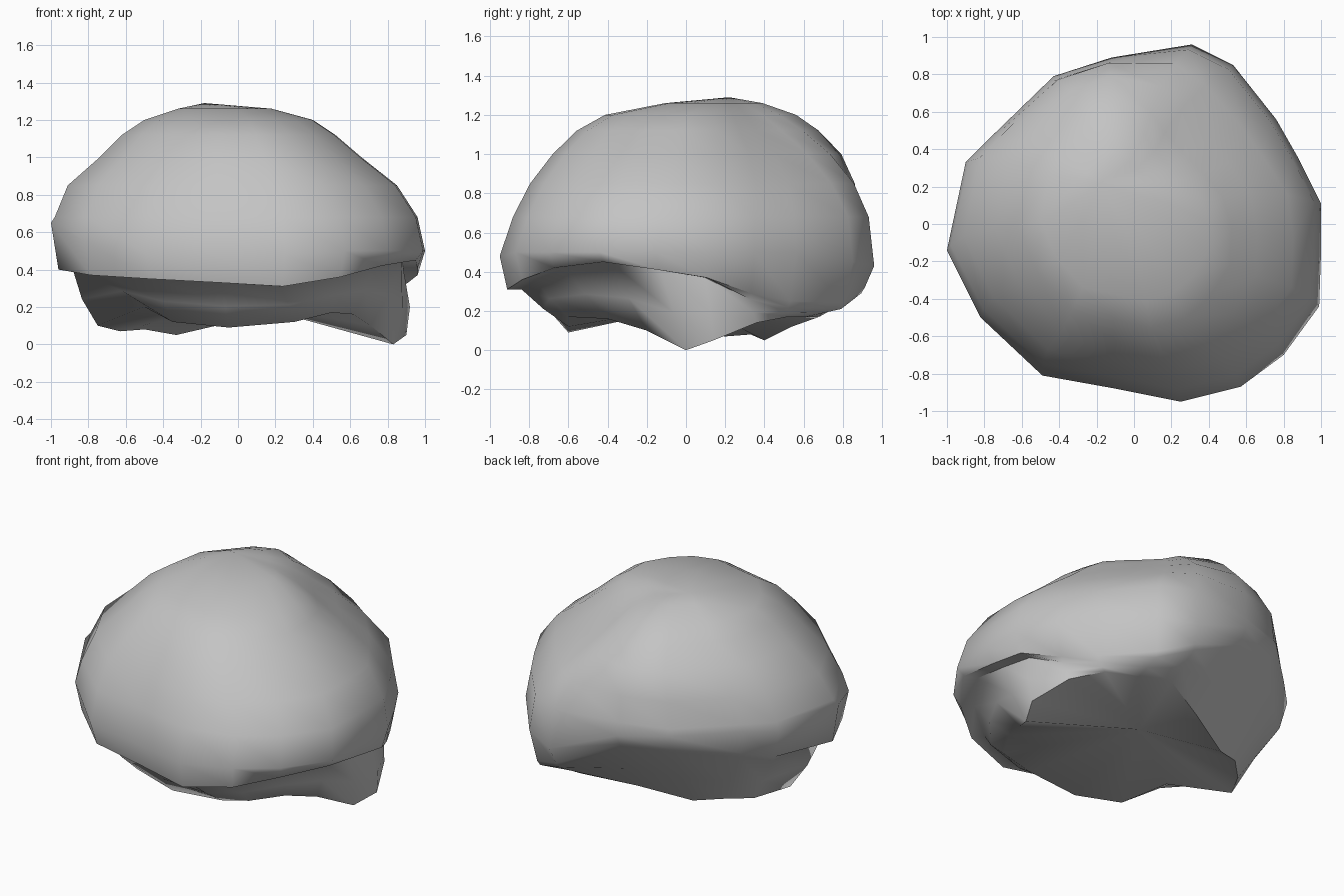
import bpy, bmesh, math
from mathutils import Vector

cube = bpy.data.objects.get("Cube")
if cube:
    bpy.data.objects.remove(cube, do_unlink=True)

# One row per spoke: widest outline x y z, lip height, skirt foot x y z
SPOKES = [
    (1.0, .11, .5, .37, .9, .14, .05),
    (.88, .35, .5, .29, .8, .36, .14),
    (.76, .56, .5, .25, .66, .52, .17),
    (.53, .85, .45, .24, .47, .61, .17),
    (.31, .96, .43, .32, .28, .68, .17),
    (-.12, .89, .6, .53, -.03, .54, .12),
    (-.43, .79, .64, .54, -.33, .4, .05),
    (-.75, .48, .64, .48, -.5, .33, .08),
    (-.9, .33, .62, .44, -.63, .2, .07),
    (-1, -.14, .65, .4, -.75, 0, .1),
    (-.82, -.5, .55, .37, -.5, -.3, .2),
    (-.49, -.81, .48, .35, -.35, -.53, .12),
    (-.1, -.88, .48, .33, -.05, -.6, .09),
    (.25, -.95, .48, .31, .3, -.6, .12),
    (.57, -.87, .5, .36, .5, -.6, .17),
    (.8, -.7, .5, .42, .62, -.4, .16),
    (.99, -.44, .5, .45, .71, -.2, .1),
    (1.0, -.15, .5, .41, .83, 0, 0),
]

# Dome levels: height, x scale, x shift, y scale, y shift
LEVELS = [
    (1.26, .25, -.07, .27, .15),
    (1.2, .45, -.05, .53, .09),
    (1.12, .57, -.05, .67, .08),
    (1.0, .7, -.04, .8, .08),
    (.85, .88, -.03, .9, .06),
    (.68, .97, -.01, .95, .02),
]


def dome_ring(level):
    z, sx, cx, sy, cy = level
    ring = []
    for x, y, *rest in SPOKES:
        # The back left shoulder is flattened towards the top
        pull = 1 - 1.7 * (z - .68) * max(0, x + y - 1)
        ring.append(Vector((x * sx * pull + cx, y * sy * pull + cy, z)))
    return ring


def make_material(name, colour):
    material = bpy.data.materials.new(name)
    material.use_nodes = True
    material.diffuse_color = colour
    shader = material.node_tree.nodes["Principled BSDF"]
    shader.inputs["Base Color"].default_value = colour
    shader.inputs["Roughness"].default_value = .8
    return material


def bridge(bm, upper, lower):
    count = len(upper)
    for i in range(count):
        j = (i + 1) % count
        bm.faces.new((upper[i], lower[i], lower[j], upper[j]))


def cap(bm, ring, tip):
    centre = bm.verts.new(tip)
    for i, vert in enumerate(ring):
        bm.faces.new((centre, vert, ring[(i + 1) % len(ring)]))


def loft(name, rings, top_tip, under_tip, material):
    bm = bmesh.new()
    loops = [[bm.verts.new(point) for point in ring] for ring in rings]
    for upper, lower in zip(loops, loops[1:]):
        bridge(bm, upper, lower)
    cap(bm, loops[0], top_tip)
    cap(bm, loops[-1], under_tip)
    bmesh.ops.recalc_face_normals(bm, faces=bm.faces)
    mesh = bpy.data.meshes.new(name)
    bm.to_mesh(mesh)
    bm.free()
    mesh.materials.append(material)
    part = bpy.data.objects.new(name, mesh)
    bpy.context.collection.objects.link(part)
    bpy.ops.object.select_all(action="DESELECT")
    part.select_set(True)
    bpy.context.view_layer.objects.active = part
    bpy.ops.object.shade_smooth_by_angle(angle=math.radians(60))


# Domed upper shell narrows to a lip, then a skirt slopes inwards below it.
# The back runs straight from lip to skirt; elsewhere the skirt is stepped in.
widest, lip, skirt_top, skirt_middle, skirt_foot = [], [], [], [], []
for x, y, z, lip_height, *foot in SPOKES:
    at_back = y > .3
    inset = .95 if at_back else .96
    step = .98 if at_back else .92
    bulge = 1.0 if at_back else 1.03
    edge = Vector((x * inset, y * inset, lip_height))
    top = Vector((edge.x * step, edge.y * step, lip_height - (.03 if at_back else 0)))
    bottom = Vector(foot)
    widest.append(Vector((x, y, z)))
    lip.append(edge)
    skirt_top.append(top)
    skirt_middle.append(top.lerp(bottom, .55) * bulge)
    skirt_foot.append(bottom)

# The underside is a shallow hollow closing the skirt
stone_grey = make_material("stone grey", (.55, .55, .55, 1))
rings = [dome_ring(level) for level in LEVELS]
rings += [widest, lip, skirt_top, skirt_middle, skirt_foot]
loft("domed_boulder", rings, (-.18, .22, 1.29), (0, .05, .23), stone_grey)
